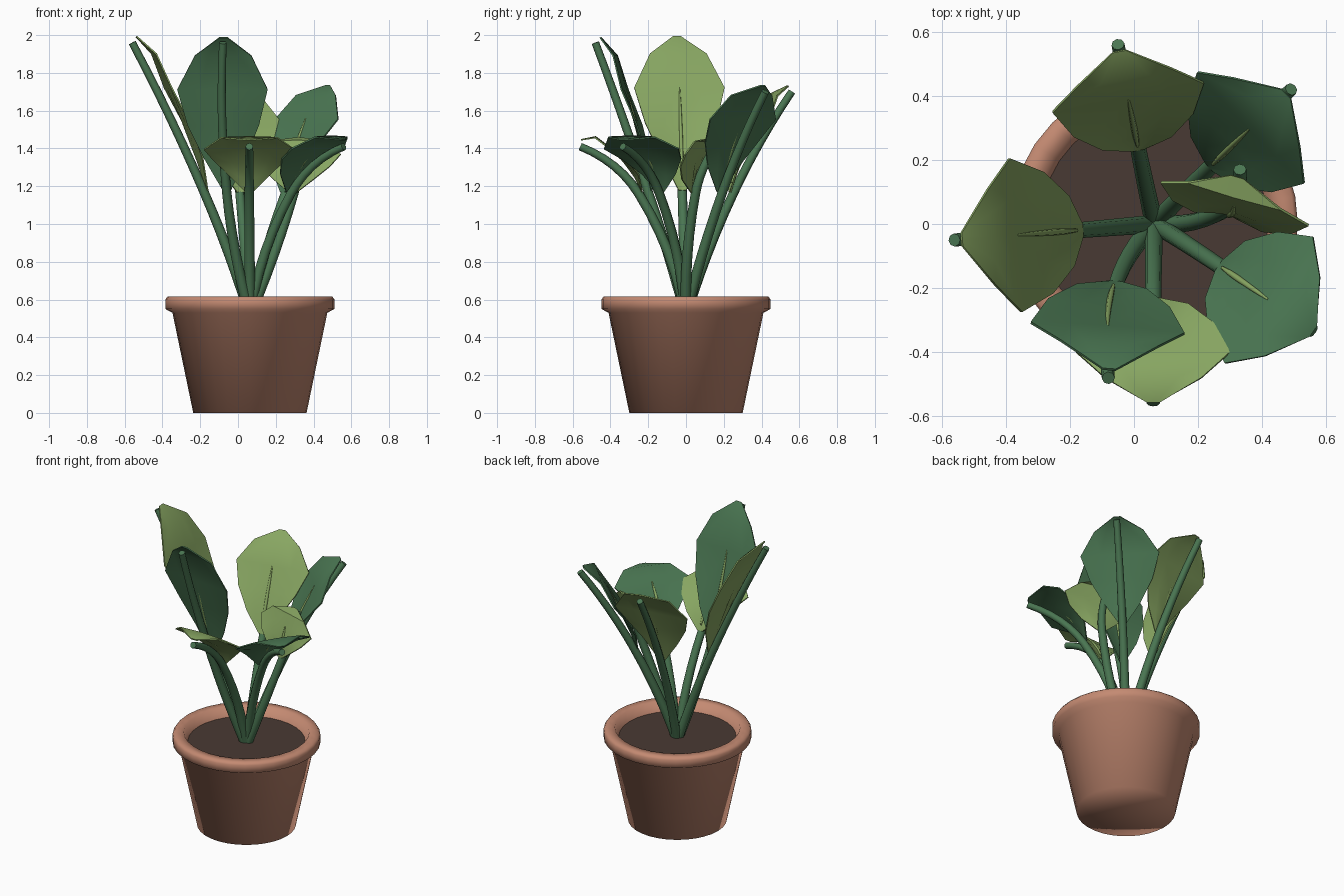
import bpy, math
from mathutils import Vector

cube = bpy.data.objects.get("Cube")
if cube:
    bpy.data.objects.remove(cube, do_unlink=True)


def material(name, hex_code):
    srgb = [int(hex_code[i:i + 2], 16) / 255 for i in (0, 2, 4)]
    color = [((c + 0.055) / 1.055) ** 2.4 for c in srgb] + [1]
    mat = bpy.data.materials.new(name)
    mat.use_nodes = True
    mat.diffuse_color = color
    bsdf = mat.node_tree.nodes["Principled BSDF"]
    bsdf.inputs["Base Color"].default_value = color
    bsdf.inputs["Roughness"].default_value = 0.8
    return mat


terracotta = material("terracotta", "C48A72")
soil_brown = material("soil brown", "493A33")
dark_green = material("dark green", "4A7652")
light_green = material("light green", "88A662")

CENTER = Vector((0.063, 0, 0))


def activate(obj):
    bpy.ops.object.select_all(action='DESELECT')
    obj.select_set(True)
    bpy.context.view_layer.objects.active = obj


def mesh_object(name, verts, faces, mat):
    mesh = bpy.data.meshes.new(name)
    mesh.from_pydata(verts, [], faces)
    mesh.materials.append(mat)
    obj = bpy.data.objects.new(name, mesh)
    bpy.context.collection.objects.link(obj)
    activate(obj)
    return obj


def lathe(name, profile, mat, sides=32):
    """Spin a profile of (radius, height); radius 0 closes it with a cap."""
    verts, rings = [], []
    for r, z in profile:
        count = sides if r else 1
        rings.append([len(verts) + i % count for i in range(sides + 1)])
        for i in range(count):
            a = math.tau * i / sides
            verts.append(CENTER + Vector((r * math.cos(a), r * math.sin(a), z)))
    faces = []
    for low, high in zip(rings, rings[1:]):
        for i in range(sides):
            quad = [low[i], low[i + 1], high[i + 1], high[i]]
            faces.append(list(dict.fromkeys(quad)))
    mesh_object(name, verts, faces, mat)
    bpy.ops.object.shade_smooth()


def tube(name, points, radii, thickness, mat):
    """Tapered round tube through a list of points."""
    curve = bpy.data.curves.new(name, 'CURVE')
    curve.dimensions = '3D'
    curve.bevel_depth = thickness
    curve.bevel_resolution = 2
    curve.use_fill_caps = True
    spline = curve.splines.new('POLY')
    spline.points.add(len(points) - 1)
    for point, co, r in zip(spline.points, points, radii):
        point.co = (*co, 1)
        point.radius = r
    curve.materials.append(mat)
    obj = bpy.data.objects.new(name, curve)
    bpy.context.collection.objects.link(obj)
    activate(obj)
    bpy.ops.object.convert(target='MESH')
    bpy.ops.object.shade_smooth_by_angle(angle=math.radians(50))


def quadratic(a, b, c, t):
    return a * (1 - t) ** 2 + b * 2 * t * (1 - t) + c * t * t


# Blade sections: position along the stem, half width, midrib lift, edge lift
SECTIONS = [(0, 0.02, 0.02, 0.02), (0.2, 0.11, 0.035, 0.06), (0.42, 0.19, 0.05, 0.07),
            (0.66, 0.24, 0.066, 0.06), (0.88, 0.15, 0.08, 0.075), (1.02, 0.02, 0.035, 0.035)]


def leaf(name, base, tip, mat):
    start, base, tip = CENTER + Vector((0, 0, 0.52)), Vector(base), Vector(tip)
    flow = (tip - start).normalized()
    before = base - flow * (base - start).length / 2
    after = base + flow * (tip - base).length / 2
    out = (tip - base).to_2d().normalized()
    side = Vector((out.y, -out.x, 0))

    def frame(t):
        tangent = ((after - base) * (1 - t) + (tip - after) * t).normalized()
        return quadratic(base, after, tip, t), side.cross(tangent)

    # Stem runs from the soil to the leaf tip
    path = [quadratic(start, before, base, i / 6) for i in range(6)]
    path += [frame(i / 6)[0] for i in range(7)]
    tube(name + "_stem", path, [1 - 0.3 * i / 12 for i in range(13)], 0.029, dark_green)

    # Blade: cupped at the base, arching outward towards the tip
    columns = (-1, -0.5, 0, 0.5, 1)
    verts, faces = [], []
    for t, half, mid_lift, edge_lift in SECTIONS:
        mid, normal = frame(t)
        for s in columns:
            lift = mid_lift + (edge_lift - mid_lift) * abs(s) ** 1.4
            verts.append(mid + side * half * s + normal * lift)
    for row in range(len(SECTIONS) - 1):
        for col in range(4):
            i = row * 5 + col
            faces.append((i, i + 1, i + 6, i + 5))
    blade = mesh_object(name + "_blade", verts, faces, mat)
    solid = blade.modifiers.new("thickness", 'SOLIDIFY')
    solid.thickness = 0.008
    solid.offset = 0
    bpy.ops.object.modifier_apply(modifier=solid.name)
    bpy.ops.object.shade_smooth_by_angle(angle=math.radians(50))

    # Raised vein on the inner face
    vein = []
    for i in range(6):
        t = 0.08 + 0.58 * i / 5
        mid, normal = frame(t)
        vein.append(mid + normal * (0.028 + 0.06 * t))
    tube(name + "_vein", vein, (0.5, 0.9, 1, 0.9, 0.7, 0.4), 0.01, light_green)


# Pot with a thick rolled rim
lathe("pot", [(0, 0), (0.3, 0), (0.41, 0.53), (0.448, 0.55), (0.448, 0.6),
              (0.437, 0.615), (0.38, 0.615), (0.35, 0.545)], terracotta)
lathe("soil", [(0.356, 0.557), (0, 0.557)], soil_brown)

# Leaves: tall, medium and low
leaf("tall_right_leaf", (-0.18, -0.02, 1.17), (-0.56, -0.05, 1.96), light_green)
leaf("tall_front_leaf", (-0.06, -0.2, 1.17), (-0.08, -0.48, 1.96), dark_green)
leaf("medium_back_leaf", (0.01, 0.25, 1.16), (-0.05, 0.56, 1.7), light_green)
leaf("medium_back_left_leaf", (0.25, 0.19, 1.16), (0.49, 0.42, 1.7), dark_green)
leaf("low_front_leaf", (0.06, -0.25, 1.16), (0.06, -0.56, 1.41), light_green)
leaf("low_front_left_leaf", (0.28, -0.14, 1.16), (0.56, -0.335, 1.41), dark_green)
leaf("low_left_leaf", (0.295, 0.05, 1.16), (0.33, 0.17, 1.43), light_green)
